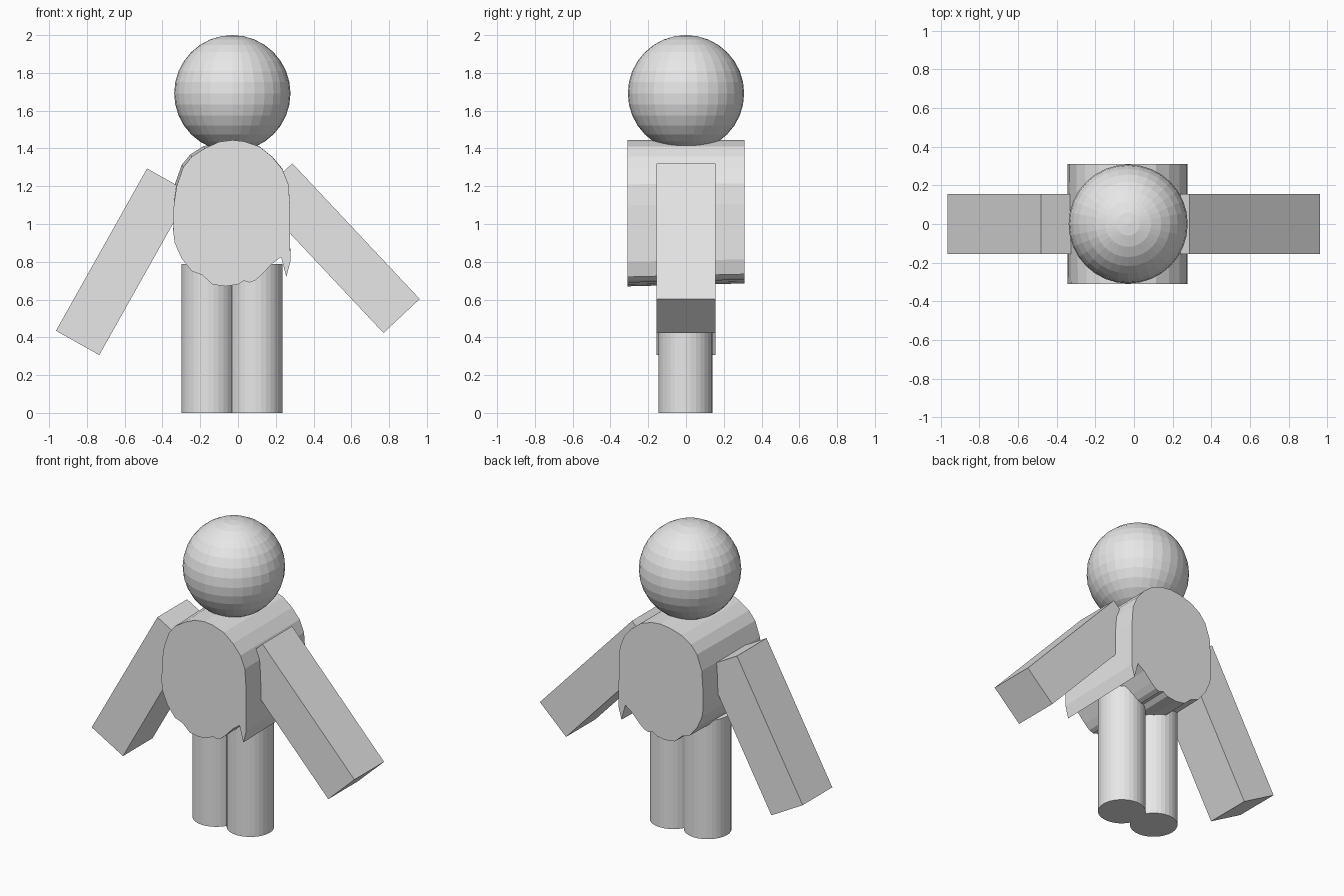
import bpy, bmesh
from math import radians

cube = bpy.data.objects.get("Cube")
if cube:
    bpy.data.objects.remove(cube, do_unlink=True)

grey = bpy.data.materials.new("plain grey")
grey.use_nodes = True
grey.diffuse_color = (0.8, 0.8, 0.8, 1)
grey.node_tree.nodes["Principled BSDF"].inputs["Base Color"].default_value = (0.8, 0.8, 0.8, 1)


def finish(obj, name):
    obj.name = name
    obj.data.materials.append(grey)
    return obj


# Head: faceted ball
bpy.ops.mesh.primitive_uv_sphere_add(segments=32, ring_count=16, radius=0.308,
                                     location=(-0.03, 0, 1.692))
finish(bpy.context.object, "head")

# Legs: two slightly overlapping cylinders
for name, x in (("right_leg", -0.157), ("left_leg", 0.093)):
    bpy.ops.mesh.primitive_cylinder_add(vertices=32, radius=0.143, depth=0.787,
                                        location=(x, -0.003, 0.3935))
    finish(bpy.context.object, name)

# Arms: tilted boxes
for name, x, z, tilt in (("right_arm", -0.608, 0.80, 29.3), ("left_arm", 0.529, 0.872, -43.2)):
    bpy.ops.mesh.primitive_cube_add(size=1, location=(x, 0, z), rotation=(0, radians(tilt), 0))
    arm = finish(bpy.context.object, name)
    arm.scale = (0.263, 0.31, 0.985)

# Torso: ragged-bottomed outline lofted from front to back
outline = [
    (-0.03, 1.444), (0.034, 1.437), (0.113, 1.41), (0.18, 1.356), (0.235, 1.29),
    (0.267, 1.21), (0.275, 1.1), (0.277, 0.80), (0.256, 0.72), (0.228, 0.825),
    (0.18, 0.79), (0.124, 0.73), (0.09, 0.70), (0.06, 0.69), (0.03, 0.70),
    (0, 0.68), (-0.066, 0.67), (-0.135, 0.68), (-0.19, 0.73), (-0.245, 0.75),
    (-0.30, 0.82), (-0.335, 0.90), (-0.343, 0.96), (-0.34, 1.1), (-0.325, 1.2),
    (-0.29, 1.30), (-0.245, 1.356), (-0.177, 1.40), (-0.1, 1.435),
]


def back_point(x, z):
    # The back end is a little shorter, with a fuller right shoulder
    z = 1.444 - (1.444 - z) * 0.98
    if x < -0.15 and z > 1.15:
        return x - 0.008, z + 0.01
    return x, z


bm = bmesh.new()
front = [bm.verts.new((x, -0.31, z)) for x, z in outline]
back = []
for x, z in outline:
    bx, bz = back_point(x, z)
    back.append(bm.verts.new((bx, 0.31, bz)))
bm.faces.new(front)
bm.faces.new(back[::-1])
for i in range(len(front)):
    j = (i + 1) % len(front)
    bm.faces.new((front[i], front[j], back[j], back[i]))
bmesh.ops.recalc_face_normals(bm, faces=bm.faces)
mesh = bpy.data.meshes.new("torso")
bm.to_mesh(mesh)
bm.free()
torso = bpy.data.objects.new("torso", mesh)
bpy.context.collection.objects.link(torso)
finish(torso, "torso")
